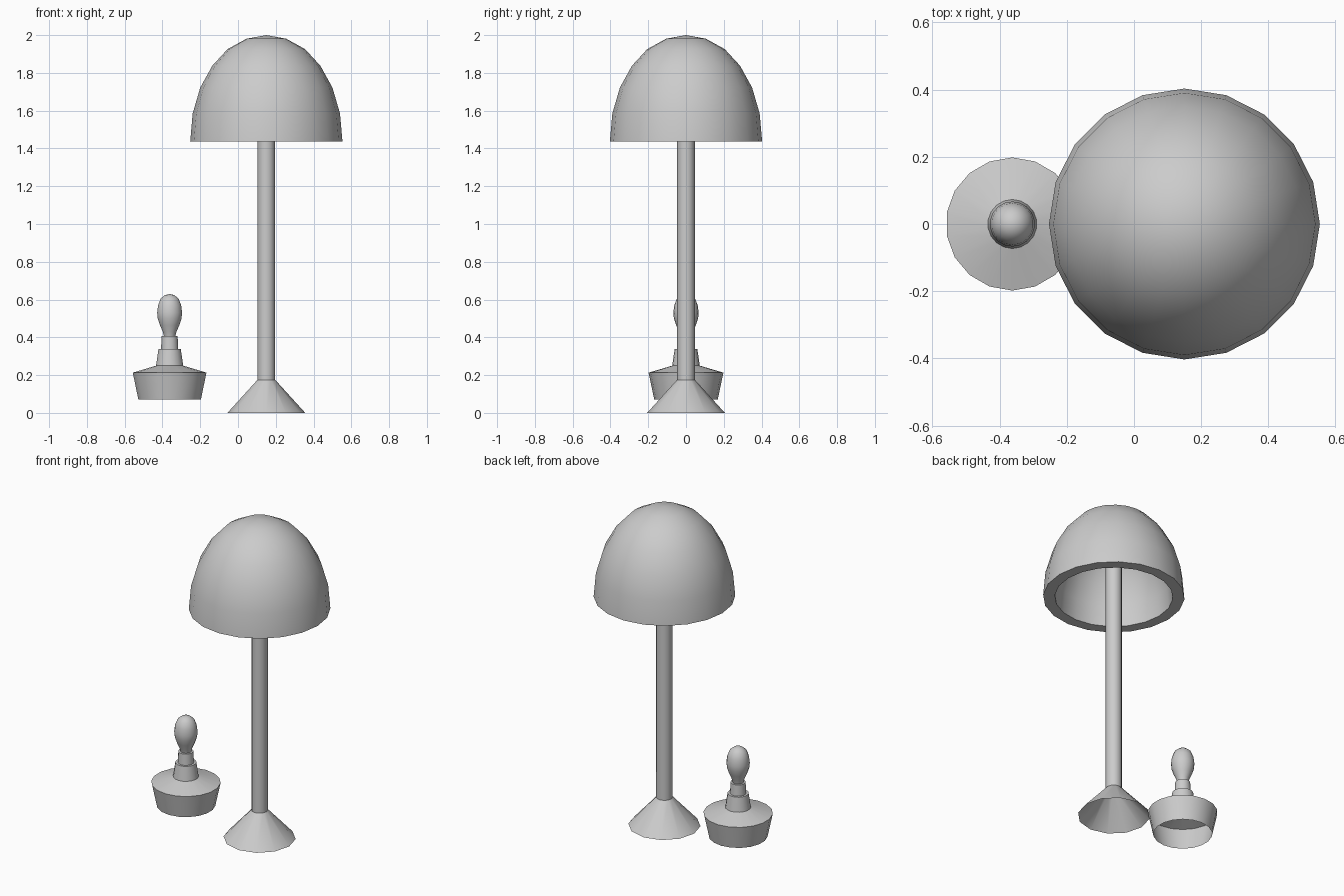
import bpy, bmesh, math
from mathutils import Vector, Matrix

if "Cube" in bpy.data.objects:
    bpy.data.objects.remove(bpy.data.objects["Cube"])


def lathe(name, profile, x, sides, phase=0.0):
    """Revolve (radius, z) points around a vertical axis at x."""
    bm = bmesh.new()
    turn = Matrix.Rotation(phase, 3, 'Z')
    verts = [bm.verts.new(turn @ Vector((r, 0, z))) for r, z in profile]
    edges = [bm.edges.new(pair) for pair in zip(verts, verts[1:])]
    bmesh.ops.spin(bm, geom=verts + edges, cent=(0, 0, 0), axis=(0, 0, 1),
                   angle=math.tau, steps=sides, use_duplicate=False)
    bmesh.ops.remove_doubles(bm, verts=bm.verts, dist=1e-4)
    bmesh.ops.recalc_face_normals(bm, faces=bm.faces)
    mesh = bpy.data.meshes.new(name)
    bm.to_mesh(mesh)
    bm.free()
    obj = bpy.data.objects.new(name, mesh)
    obj.location.x = x
    bpy.context.collection.objects.link(obj)
    bpy.ops.object.select_all(action='DESELECT')
    obj.select_set(True)
    bpy.context.view_layer.objects.active = obj
    bpy.ops.object.shade_smooth_by_angle(angle=math.radians(35))
    return obj


LAMP_X, BURNER_X = 0.15, -0.362

# Thick domed shade: outer skin, flat rim, inner skin
dome = [(0, 2.0), (0.105, 1.981), (0.205, 1.926), (0.286, 1.838),
        (0.350, 1.722), (0.390, 1.585), (0.403, 1.437)]
inner = [(r * 0.835, 1.437 + (z - 1.437) * 0.88) for r, z in reversed(dome)]
lathe("lamp_shade", dome + inner, LAMP_X, 20)

# Pole and hollow conical foot
lathe("lamp_pole", [(0.047, 0.175), (0.047, 1.92), (0, 1.92)], LAMP_X, 12)
lathe("lamp_foot", [(0.206, 0), (0.047, 0.175)], LAMP_X, 12)

# Bulb holder: hollow cup, tapered collar and socket
quarter = math.pi / 2
lathe("holder_cup", [(0.168, 0.07), (0.198, 0.213), (0.073, 0.25)],
      BURNER_X, 18, quarter)
lathe("holder_collar", [(0.073, 0.25), (0.060, 0.338), (0.046, 0.338)],
      BURNER_X, 18, quarter)
lathe("holder_socket", [(0.046, 0.338), (0.043, 0.407), (0, 0.407)],
      BURNER_X, 18, quarter)

# Pear-shaped bulb
lathe("bulb", [(0.031, 0.407), (0.037, 0.43), (0.052, 0.464), (0.064, 0.50),
               (0.067, 0.53), (0.062, 0.57), (0.048, 0.605),
               (0.026, 0.623), (0, 0.63)], BURNER_X, 18, quarter)
